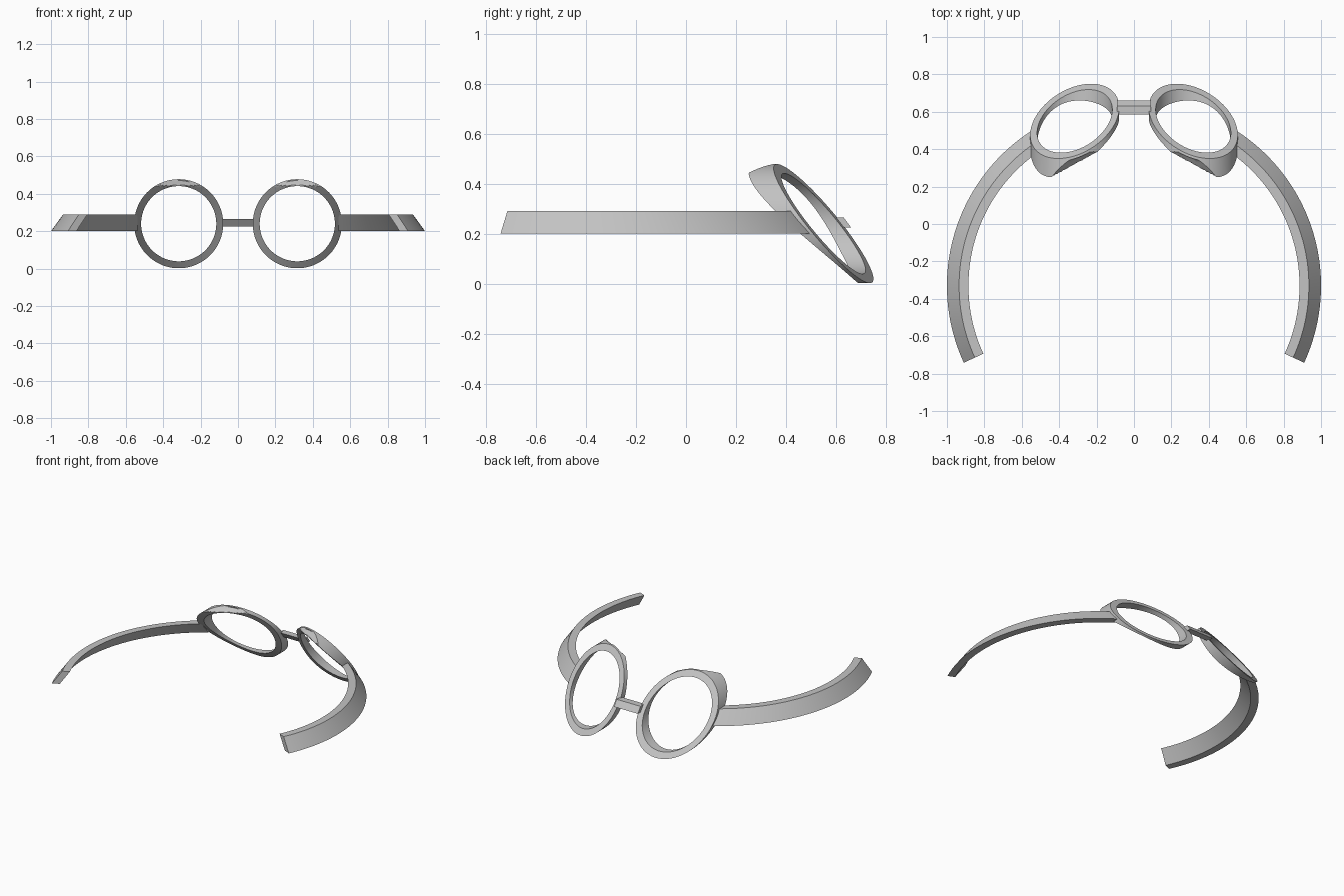
import bpy, bmesh, math

cube = bpy.data.objects.get("Cube")
if cube:
    bpy.data.objects.remove(cube, do_unlink=True)

grey = bpy.data.materials.new("plain grey")
grey.use_nodes = True
grey.diffuse_color = (0.55, 0.55, 0.55, 1)
grey.node_tree.nodes["Principled BSDF"].inputs["Base Color"].default_value = grey.diffuse_color


def loft(name, sections, closed=False, mirror=False):
    """Skin matching cross-section loops into one solid."""
    bm = bmesh.new()
    loops = [[bm.verts.new(p) for p in s] for s in sections]
    n = len(loops[0])
    pairs = list(zip(loops, loops[1:]))
    if closed:
        pairs.append((loops[-1], loops[0]))
    else:
        bm.faces.new(loops[0])
        bm.faces.new(loops[-1])
    for a, b in pairs:
        for i in range(n):
            j = (i + 1) % n
            bm.faces.new((a[i], a[j], b[j], b[i]))
    bmesh.ops.recalc_face_normals(bm, faces=bm.faces)
    mesh = bpy.data.meshes.new(name)
    bm.to_mesh(mesh)
    bm.free()
    mesh.materials.append(grey)
    obj = bpy.data.objects.new(name, mesh)
    bpy.context.collection.objects.link(obj)
    bpy.ops.object.select_all(action='DESELECT')
    obj.select_set(True)
    bpy.context.view_layer.objects.active = obj
    bpy.ops.object.shade_smooth_by_angle(angle=math.radians(28))
    if mirror:
        obj.modifiers.new("Mirror", 'MIRROR').use_mirror_merge = False
    return obj


# Eye rims: upright tubes trimmed by a slanted back plane and a shaped front
CX, CZ, R_OUT, R_IN = 0.317, 0.24, 0.238, 0.201


def back_y(dx, dz):
    return 0.55 - 0.31 * dx - 0.78 * dz


def front_y(dx, dz):
    slope = 0.49 - 0.33 * dx - 0.842 * dz - 1.12 * dx * dz
    brow = 0.318 - 0.54 * dx + 1.2 * (dz - 0.204)
    return min(max(slope, brow), back_y(dx, dz) - 0.015)


def rim_section(angle, steps=5):
    radii = [R_IN + (R_OUT - R_IN) * i / steps for i in range(steps + 1)]
    pts = [(r * math.cos(angle), r * math.sin(angle)) for r in radii]
    front = [(CX + x, front_y(x, z), CZ + z) for x, z in pts]
    back = [(CX + x, back_y(x, z), CZ + z) for x, z in (pts[-1], pts[0])]
    return front + back


SEG = 128
loft("eye_rim", [rim_section(math.tau * i / SEG) for i in range(SEG)],
     closed=True, mirror=True)

# Side bands: leaning strips swept round an arc, starting inside the rims
ARC_X, ARC_Y, END = 0.015, -0.33, math.radians(-24.7)
PROFILE = [(0.985, 0.2), (0.92, 0.29), (0.87, 0.29), (0.935, 0.2)]


def band_section(t):
    pts = []
    for r, z in PROFILE:
        start = math.acos((0.538 - ARC_X) / r)
        a = start + (END - start) * t
        pts.append((ARC_X + r * math.cos(a), ARC_Y + r * math.sin(a), z))
    return pts


loft("side_band", [band_section(i / 48) for i in range(49)], mirror=True)

# Nose bridge: short slanted bar between the rims
BAR = [(0.66, 0.225), (0.63, 0.265), (0.585, 0.265), (0.615, 0.225)]
loft("nose_bridge", [[(x, y, z) for y, z in BAR] for x in (-0.092, 0.092)])
